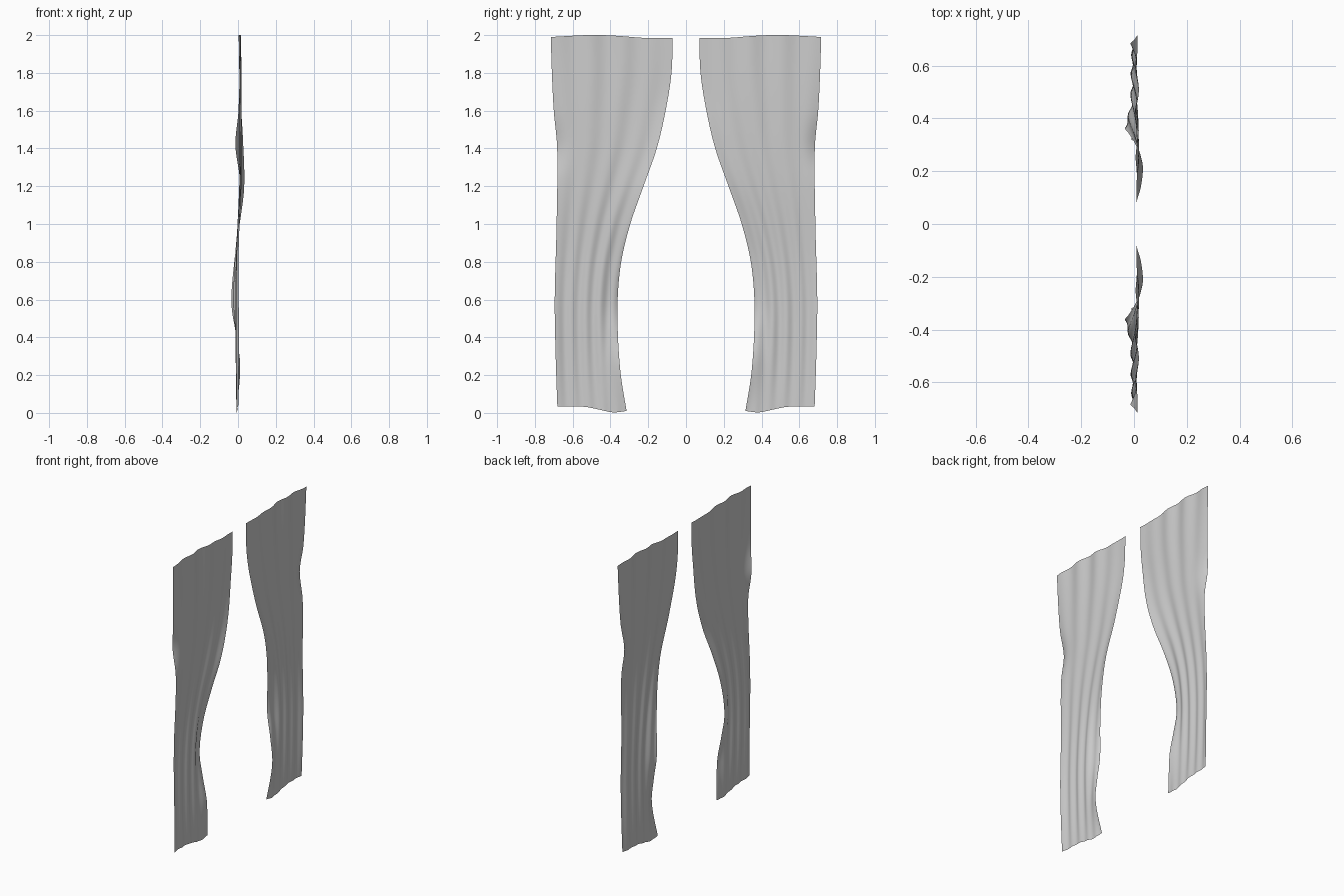
import bpy, math

if "Cube" in bpy.data.objects:
    bpy.data.objects.remove(bpy.data.objects["Cube"])

# Edge profiles against height: (z, value)
OUTER_Y = [(0, .68), (.3, .69), (.6, .695), (1, .685), (1.4, .682), (1.6, .70), (1.8, .71), (2, .716)]
INNER_Y = [(0, .313), (.2, .345), (.4, .36), (.6, .362), (.8, .343), (1, .295), (1.2, .225),
           (1.4, .155), (1.6, .108), (1.8, .077), (2, .07)]
OUTER_X = [(0, .0), (.4, .004), (.8, .002), (1.1, .01), (1.25, .008), (1.42, -.014), (1.6, .002), (2, .012)]
MID_X = [(0, -.006), (.4, -.008), (.8, -.006), (1.2, .01), (1.6, .014), (2, .01)]
INNER_X = [(0, -.008), (.25, .012), (.42, -.012), (.58, -.036), (.8, -.022), (1, .006), (1.2, .03),
           (1.45, .024), (1.7, .01), (2, .008)]
# Hem and top edge across the width: (u, z), u = 0 at the outer side
HEM_Z = [(0, .035), (.4, .032), (.6, .018), (.8, .003), (1, .01)]
TOP_Z = [(0, 1.99), (.3, 2.0), (.5, 1.998), (.8, 1.984), (1, 1.985)]
NU, NV = 64, 110


def curve(pts, t):
    """Smooth cubic interpolation through the points."""
    n = len(pts)

    def slope(i):
        a, b = pts[max(i - 1, 0)], pts[min(i + 1, n - 1)]
        return (b[1] - a[1]) / (b[0] - a[0])
    t = min(max(t, pts[0][0]), pts[-1][0])
    i = next(k for k in range(n - 1) if t <= pts[k + 1][0])
    (t0, p0), (t1, p1) = pts[i], pts[i + 1]
    h = t1 - t0
    s = (t - t0) / h
    return ((2*s**3 - 3*s*s + 1) * p0 + (s**3 - 2*s*s + s) * h * slope(i)
            + (3*s*s - 2*s**3) * p1 + (s**3 - s*s) * h * slope(i + 1))


def folds(u, z):
    """Drapery folds: small at the heading, deeper where gathered."""
    low = max(0, 1 - z / 1.3)
    top = max(0, (z - 1.3) / .7)
    w = .0045 * math.sin(2 * math.pi * (4.2 * u + .12 * math.sin(2.5 * z))) * (.35 + .65 * u)
    w += .006 * low * math.sin(2 * math.pi * (4.5 * u - .35 * z + .3)) * min(1, .3 + u)
    w += .004 * top * math.sin(2 * math.pi * (3.3 * u + .2))
    return w


def curtain(name, side):
    verts, faces = [], []
    for j in range(NV + 1):
        for i in range(NU + 1):
            u, v = i / NU, j / NV
            lo, hi = curve(HEM_Z, u), curve(TOP_Z, u)
            z = lo + (hi - lo) * v
            y = curve(OUTER_Y, z) * (1 - u) + curve(INNER_Y, z) * u
            # sides swing locally, the middle hangs on its own line
            a, b = max(0, 1 - u / .22) ** 2, max(0, (u - .6) / .4) ** 2
            x = curve(OUTER_X, z) * a + curve(INNER_X, z) * b + curve(MID_X, z) * (1 - a - b)
            verts.append((x + folds(u, z) * (1 - .5 * a - .4 * b), side * y, z))
    for j in range(NV):
        for i in range(NU):
            k = j * (NU + 1) + i
            f = (k, k + NU + 1, k + NU + 2, k + 1)
            faces.append(f if side < 0 else f[::-1])
    # orient both panels toward +x
    faces = [f[::-1] for f in faces]
    me = bpy.data.meshes.new(name)
    me.from_pydata(verts, [], faces)
    for p in me.polygons:
        p.use_smooth = True
    if me.polygons[0].normal.x < 0:
        me.flip_normals()
    bpy.context.collection.objects.link(bpy.data.objects.new(name, me))


# Mirrored pair of tied-back curtain panels
curtain("left_curtain", -1)
curtain("right_curtain", 1)
